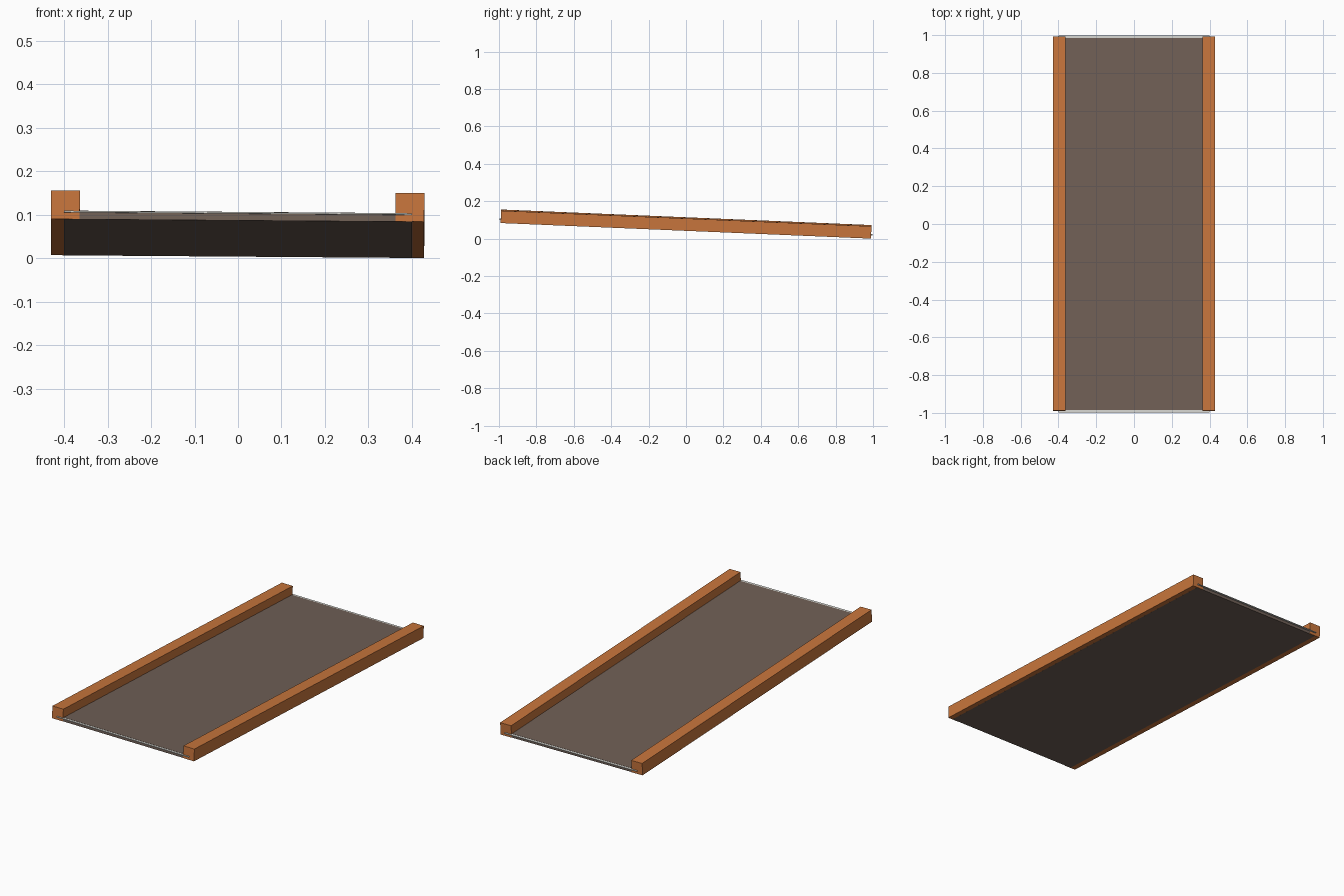
import bpy
import bmesh
from mathutils import Matrix, Vector

cube = bpy.data.objects.get("Cube")
if cube:
    bpy.data.objects.remove(cube, do_unlink=True)


def make_material(name, color):
    mat = bpy.data.materials.new(name)
    mat.use_nodes = True
    mat.diffuse_color = (*color, 1)
    mat.node_tree.nodes["Principled BSDF"].inputs["Base Color"].default_value = (*color, 1)
    return mat


timber = make_material("orange timber", (0.58, 0.18, 0.045))
tread = make_material("brown grey tread", (0.162, 0.117, 0.093))
sheet = make_material("pale sheet", (0.68, 0.68, 0.64))

# The whole ramp slopes down to the back and leans slightly to its left
tilt = (Matrix.Translation((0, 0, 0.0452))
        @ Matrix.Rotation(-0.042, 4, "X")
        @ Matrix.Rotation(0.0075, 4, "Y"))


def box(name, low, high, mat):
    low, high = Vector(low), Vector(high)
    bm = bmesh.new()
    bmesh.ops.create_cube(bm, size=1)
    bmesh.ops.scale(bm, vec=high - low, verts=bm.verts)
    bmesh.ops.translate(bm, vec=(low + high) / 2, verts=bm.verts)
    bm.transform(tilt)
    mesh = bpy.data.meshes.new(name)
    bm.to_mesh(mesh)
    bm.free()
    mesh.materials.append(mat)
    obj = bpy.data.objects.new(name, mesh)
    bpy.context.collection.objects.link(obj)


# Side rails
for name, x in (("right_rail", -0.397), ("left_rail", 0.395)):
    box(name, (x - 0.033, -0.992, 0), (x + 0.033, 0.99, 0.066), timber)

# Deck: base board, longer pale sheet, and tread surface
box("deck_base", (-0.4, -0.99, -0.0002), (0.4, 0.988, 0.0155), tread)
box("deck_sheet", (-0.4, -0.999, 0.0155), (0.4, 0.998, 0.019), sheet)
box("deck_tread", (-0.38, -0.986, 0.019), (0.38, 0.985, 0.0198), tread)
